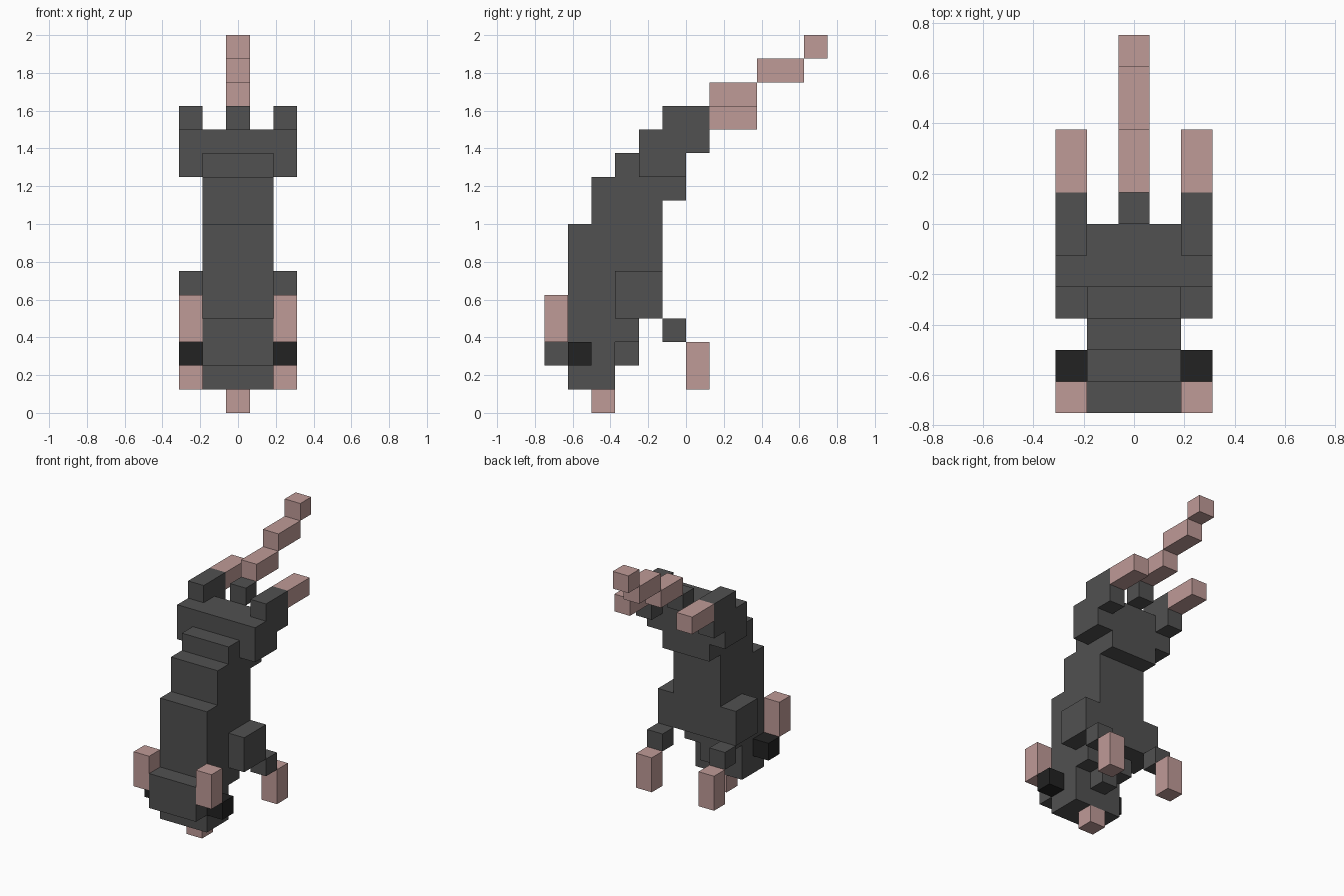
import bpy
import bmesh

U = 0.125  # size of one block

cube = bpy.data.objects.get("Cube")
if cube:
    bpy.data.objects.remove(cube, do_unlink=True)


def make_material(name, rgb):
    mat = bpy.data.materials.new(name)
    mat.use_nodes = True
    mat.diffuse_color = (*rgb, 1)
    bsdf = next(n for n in mat.node_tree.nodes if n.type == 'BSDF_PRINCIPLED')
    bsdf.inputs["Base Color"].default_value = (*rgb, 1)
    bsdf.inputs["Roughness"].default_value = 0.9
    return mat


FUR = make_material("grey fur", (0.082, 0.082, 0.082))
SKIN = make_material("pink skin", (0.52, 0.325, 0.31))
EYE = make_material("black eye", (0.016, 0.016, 0.016))


def extrude(name, profile, x0, x1, mat):
    """Extrude a side profile of (y, z) block corners from x0 to x1."""
    bm = bmesh.new()
    face = bm.faces.new([bm.verts.new((x0 * U, y * U, z * U)) for y, z in profile])
    moved = bmesh.ops.extrude_face_region(bm, geom=[face])["geom"]
    verts = [g for g in moved if isinstance(g, bmesh.types.BMVert)]
    bmesh.ops.translate(bm, verts=verts, vec=((x1 - x0) * U, 0, 0))
    bmesh.ops.recalc_face_normals(bm, faces=bm.faces)
    mesh = bpy.data.meshes.new(name)
    bm.to_mesh(mesh)
    bm.free()
    mesh.materials.append(mat)
    obj = bpy.data.objects.new(name, mesh)
    bpy.context.collection.objects.link(obj)
    return obj


def rect(y0, y1, z0, z1):
    return [(y0, z0), (y1, z0), (y1, z1), (y0, z1)]


def pair(name, profile, mat):
    """The same part on the left (+x) and right (-x) flank."""
    extrude("left_" + name, profile, 1.5, 2.5, mat)
    extrude("right_" + name, profile, -2.5, -1.5, mat)


def middle(name, profile, mat):
    extrude(name, profile, -0.5, 0.5, mat)


# Head and body: one stepped profile
extrude("body", [
    (-5, 1), (-3, 1), (-3, 3), (-2, 3), (-2, 4), (-1, 4), (-1, 9), (0, 9),
    (0, 12), (-2, 12), (-2, 11), (-3, 11), (-3, 10), (-4, 10), (-4, 8),
    (-5, 8), (-5, 4), (-6, 4), (-6, 2), (-5, 2)], -1.5, 1.5, FUR)

# Face
middle("nose", rect(-4, -3, 0, 1), SKIN)
middle("chin", rect(-3, -2, 2, 3), FUR)
pair("eye", rect(-5, -4, 2, 3), EYE)
pair("ear", rect(-6, -5, 3, 5), SKIN)

# Front limbs
pair("shoulder", rect(-3, -1, 4, 6), FUR)
pair("forearm", rect(-1, 0, 3, 4), FUR)
pair("front_paw", rect(0, 1, 1, 3), SKIN)

# Hind limbs
pair("hind_leg", [(-2, 10), (0, 10), (0, 11), (1, 11), (1, 13),
                  (-1, 13), (-1, 12), (-2, 12)], FUR)
pair("hind_paw", rect(1, 3, 12, 13), SKIN)

# Tail, rising in steps
middle("tail_base", rect(0, 1, 12, 13), FUR)
for i, (y0, y1) in enumerate([(1, 3), (3, 5), (5, 6)]):
    middle(f"tail_segment_{i + 1}", rect(y0, y1, 13 + i, 14 + i), SKIN)
